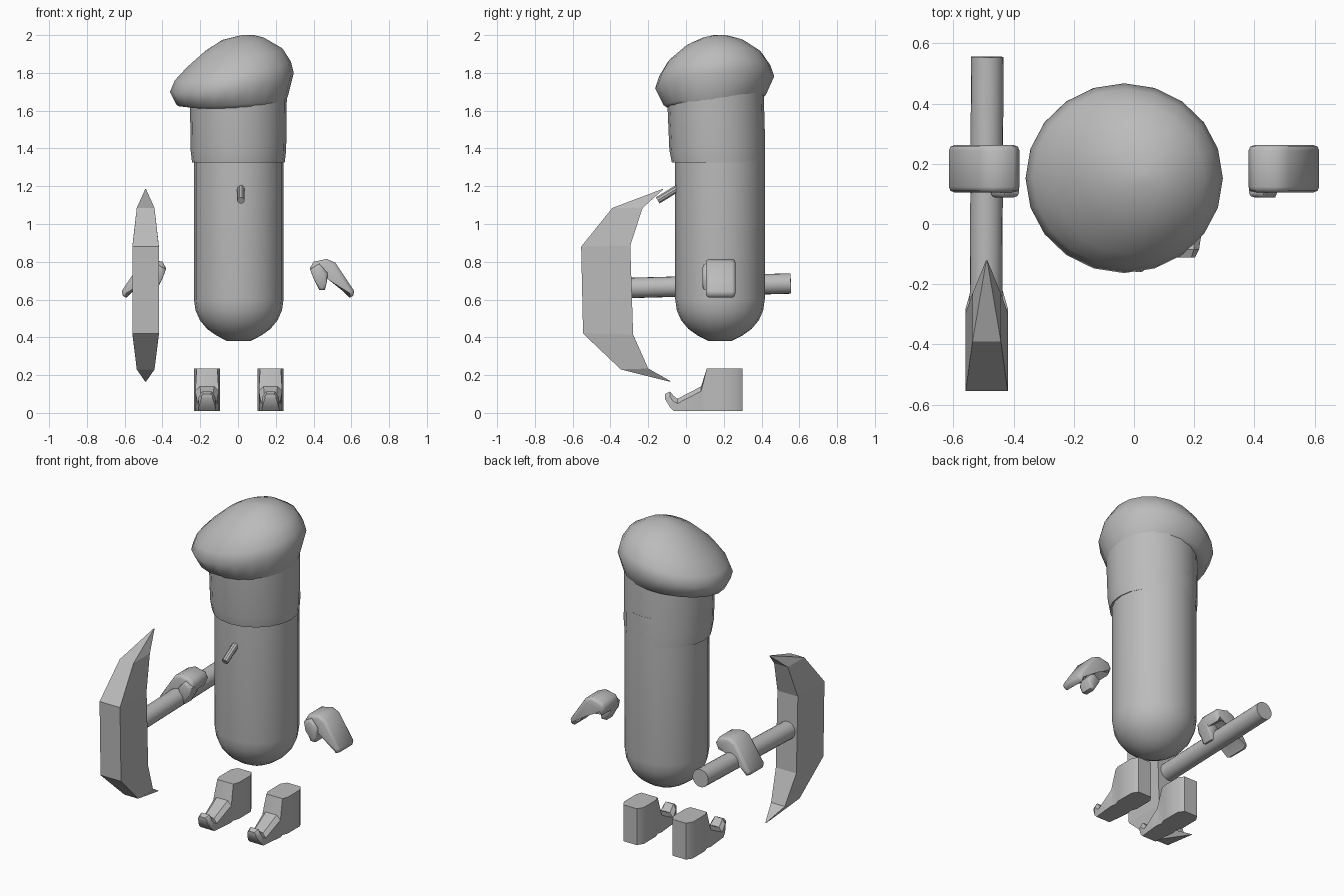
import bpy, bmesh
from math import sin, cos, pi, radians
from mathutils import Vector

cube = bpy.data.objects.get("Cube")
if cube:
    bpy.data.objects.remove(cube, do_unlink=True)

GREY = (0.5, 0.5, 0.5, 1)
grey = bpy.data.materials.new("plain grey")
grey.use_nodes = True
grey.diffuse_color = GREY
grey.node_tree.nodes["Principled BSDF"].inputs["Base Color"].default_value = GREY


def loft(name, rings, bevel=0, angle=35):
    """Skin a list of equal-sized point rings, cap both ends, optionally round the rims."""
    bm = bmesh.new()
    loops = [[bm.verts.new(p) for p in ring] for ring in rings]
    n = len(loops[0])
    for a, b in zip(loops, loops[1:]):
        for i in range(n):
            j = (i + 1) % n
            bm.faces.new((a[i], a[j], b[j], b[i]))
    caps = [bm.faces.new(loops[0]), bm.faces.new(loops[-1])]
    if bevel:
        rims = list({e for f in caps for e in f.edges})
        bmesh.ops.bevel(bm, geom=rims, offset=bevel, segments=2, profile=0.5,
                        affect='EDGES', clamp_overlap=True)
    bmesh.ops.remove_doubles(bm, verts=bm.verts[:], dist=0.0005)
    bmesh.ops.recalc_face_normals(bm, faces=bm.faces[:])
    mesh = bpy.data.meshes.new(name)
    bm.to_mesh(mesh)
    bm.free()
    mesh.materials.append(grey)
    obj = bpy.data.objects.new(name, mesh)
    bpy.context.collection.objects.link(obj)
    bpy.ops.object.select_all(action='DESELECT')
    obj.select_set(True)
    bpy.context.view_layer.objects.active = obj
    bpy.ops.object.shade_smooth_by_angle(angle=radians(angle))
    return obj


def ellipse(cx, cy, z, rx, ry, slope_x=0, slope_y=0, n=20):
    """Horizontal ring that can lean along x and y."""
    pts = []
    for i in range(n):
        t = 2 * pi * i / n
        dx, dy = rx * cos(t), ry * sin(t)
        pts.append((cx + dx, cy + dy, z + slope_x * dx + slope_y * dy))
    return pts


def rod(name, start, end, radius, n=16):
    """Straight round bar between two points."""
    start, end = Vector(start), Vector(end)
    turn = (end - start).to_track_quat('Z', 'Y')
    rings = [[p + turn @ Vector((radius * cos(2 * pi * i / n), radius * sin(2 * pi * i / n), 0))
              for i in range(n)] for p in (start, end)]
    return loft(name, rings)


# Body: a tall column with a rounded bottom
CY, R = 0.18, 0.237
rings = []
for k in range(1, 7):
    a = pi / 2 * k / 6
    rings.append(ellipse(0.004, CY, 0.6 - 0.22 * cos(a - pi / 24 * (k == 1)), R * sin(a), R * sin(a)))
rings[0] = ellipse(0.004, CY, 0.38, 0.06, 0.06)
rings.append(ellipse(0.004, CY, 1.5, R, R))
loft("body", rings)

# Hat band, slightly wider than the body
loft("hat_band", [ellipse(0.002, cy, z, r, r) for cy, z, r in
                  ((0.17, 1.325, 0.245), (0.165, 1.39, 0.253), (0.155, 1.72, 0.257))])

# Cap: each ring given by its low right end and high left end (x, z) and its depth
cap = ((-0.28, 1.625, 0.255, 1.655, 0.25),
       (-0.325, 1.63, 0.265, 1.68, 0.27),
       (-0.36, 1.70, 0.295, 1.80, 0.315),
       (-0.335, 1.76, 0.28, 1.86, 0.295),
       (-0.27, 1.83, 0.235, 1.93, 0.25),
       (-0.18, 1.91, 0.14, 1.985, 0.16),
       (-0.09, 1.97, 0.09, 1.998, 0.08))
rings = []
for x0, z0, x1, z1, ry in cap:
    rings.append(ellipse((x0 + x1) / 2, 0.152, (z0 + z1) / 2, (x1 - x0) / 2, ry,
                         (z1 - z0) / (x1 - x0), 0.1))
rings.append(ellipse(0.03, 0.155, 2.0, 0.01, 0.01))
loft("cap", rings, angle=60)

# Small peg on the front
rod("front_peg", (0.015, -0.15, 1.125), (0.015, -0.01, 1.21), 0.02, 10)

# Hands: bent palm and fingers, with a thumb in front
PALM = ((0.38, 0.765), (0.40, 0.80), (0.47, 0.815), (0.515, 0.795), (0.615, 0.645),
        (0.61, 0.62), (0.59, 0.61), (0.49, 0.72), (0.44, 0.745), (0.40, 0.72))
THUMB = ((0.382, 0.76), (0.43, 0.79), (0.475, 0.74), (0.47, 0.69),
         (0.46, 0.65), (0.43, 0.65), (0.40, 0.71))
# Foot sections from toe to heel: y, half width, bottom, top, top chamfer
FOOT = ((-0.112, 0.03, 0.075, 0.1, 0.01), (-0.085, 0.044, 0.03, 0.113, 0.03),
        (-0.065, 0.047, 0.01, 0.09, 0.03), (-0.045, 0.05, 0.01, 0.075, 0.025),
        (0.08, 0.062, 0.01, 0.14, 0.025), (0.11, 0.055, 0.01, 0.235, 0),
        (0.145, 0.068, 0.01, 0.235, 0), (0.265, 0.068, 0.01, 0.235, 0),
        (0.3, 0.045, 0.01, 0.235, 0))
for side, s in (("left", 1), ("right", -1)):
    loft(side + "_hand", [[(s * x, y, z) for x, z in PALM] for y in (0.105, 0.262)], 0.018, 50)
    loft(side + "_thumb", [[(s * x, y, z) for x, z in THUMB] for y in (0.088, 0.175)], 0.015, 50)
    cx = 0.004 + s * 0.168
    rings = []
    for y, w, z0, z1, c in FOOT:
        rings.append([(cx - w, y, z0), (cx + w, y, z0), (cx + w, y, z1 - c),
                      (cx + w * 0.6, y, z1), (cx - w * 0.6, y, z1), (cx - w, y, z1 - c)])
    loft(side + "_foot", rings)

# Axe shaft held in the right hand
rod("axe_shaft", (-0.492, -0.35, 0.66), (-0.487, 0.555, 0.685), 0.054, 20)

# Curved axe head: outer y z, inner y z, half width
blade = ((-0.085, 0.165, -0.08, 0.167, 0.002),
         (-0.345, 0.23, -0.20, 0.235, 0.047),
         (-0.545, 0.42, -0.28, 0.415, 0.07),
         (-0.555, 0.88, -0.295, 0.885, 0.07),
         (-0.39, 1.085, -0.23, 1.085, 0.047),
         (-0.125, 1.185, -0.12, 1.183, 0.002))
loft("axe_head", [[(-0.489 - w, yo, zo), (-0.489 + w, yo, zo),
                   (-0.489 + w, yi, zi), (-0.489 - w, yi, zi)]
                  for yo, zo, yi, zi, w in blade], angle=5)
